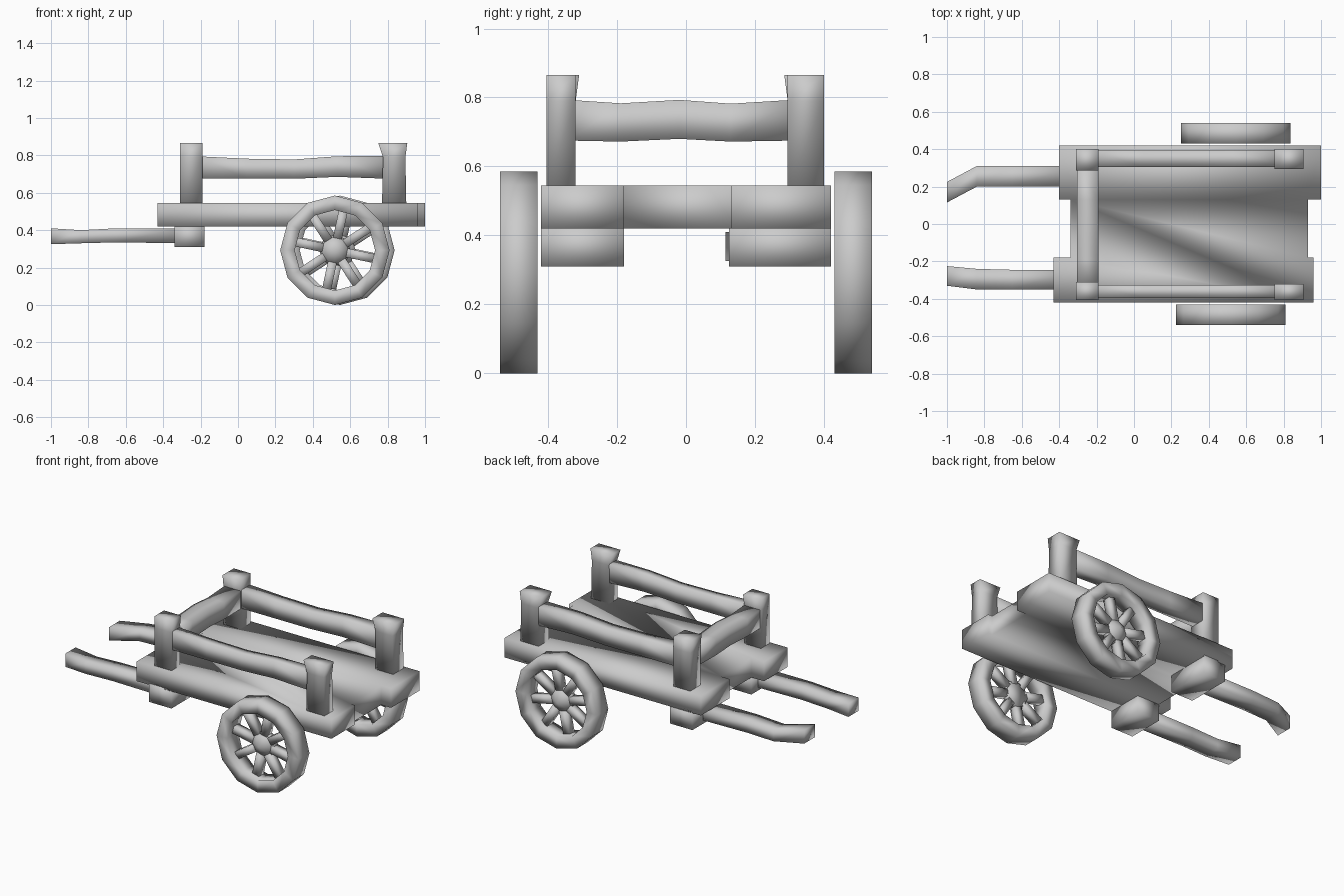
import bpy, bmesh, math
from mathutils import Vector, Matrix

if "Cube" in bpy.data.objects:
    bpy.data.objects.remove(bpy.data.objects["Cube"])


def finish(name, bm):
    bmesh.ops.recalc_face_normals(bm, faces=bm.faces)
    me = bpy.data.meshes.new(name)
    bm.to_mesh(me)
    bm.free()
    for p in me.polygons:
        p.use_smooth = True
    ob = bpy.data.objects.new(name, me)
    bpy.context.collection.objects.link(ob)
    return ob


def beam(name, axis, sections):
    """Four-sided loft; each section is (t, a0, a1, b0, b1) on the other two axes in order."""
    bm = bmesh.new()
    rings = []
    for t, a0, a1, b0, b1 in sections:
        ring = []
        for a, b in ((a0, b0), (a1, b0), (a1, b1), (a0, b1)):
            co = [a, b]
            co.insert("xyz".index(axis), t)
            ring.append(bm.verts.new(co))
        rings.append(ring)
    for r, s in zip(rings, rings[1:]):
        for i in range(4):
            j = (i + 1) % 4
            bm.faces.new((r[i], r[j], s[j], s[i]))
    bm.faces.new(rings[0])
    bm.faces.new(rings[-1])
    return finish(name, bm)


# Bed: notched outline extruded upward
outline = [(-0.43, -0.42), (0.96, -0.42), (0.96, -0.18), (0.93, -0.18), (0.93, 0.13),
           (1.0, 0.13), (1.0, 0.42), (-0.40, 0.42), (-0.40, 0.13), (-0.34, 0.13),
           (-0.34, -0.18), (-0.43, -0.18)]
bm = bmesh.new()
face = bm.faces.new([bm.verts.new((x, y, 0.42)) for x, y in outline])
top = bmesh.ops.extrude_face_region(bm, geom=[face])
bmesh.ops.translate(bm, vec=(0, 0, 0.125),
                    verts=[v for v in top["geom"] if isinstance(v, bmesh.types.BMVert)])
# keep the base face so the solid is closed
if not face.is_valid or all(len(e.link_faces) == 2 for e in bm.edges) is False:
    bmesh.ops.holes_fill(bm, edges=bm.edges, sides=0)
finish("bed", bm)

# Shaft blocks under the bed
beam("shaft_block_right", "z", [(0.31, -0.34, -0.18, -0.42, -0.18), (0.43, -0.34, -0.18, -0.42, -0.18)])
beam("shaft_block_left", "z", [(0.31, -0.34, -0.18, 0.125, 0.42), (0.43, -0.34, -0.18, 0.125, 0.42)])

# Pull shafts with bent tips
beam("shaft_left", "x", [(-0.30, 0.20, 0.31, 0.33, 0.41), (-0.65, 0.20, 0.31, 0.335, 0.41),
                         (-0.84, 0.20, 0.31, 0.33, 0.40), (-1.0, 0.115, 0.225, 0.325, 0.41)])
beam("shaft_right", "x", [(-0.30, -0.35, -0.245, 0.33, 0.41), (-0.65, -0.35, -0.245, 0.335, 0.41),
                          (-0.84, -0.35, -0.24, 0.33, 0.40), (-1.0, -0.33, -0.225, 0.325, 0.41)])

# Corner posts, flared at the top, and long side rails
for side, y0, y1, inner in (("right", -0.405, -0.32, -0.31), ("left", 0.295, 0.40, 0.285)):
    f0, f1 = (y0, inner) if side == "right" else (inner, y1)
    beam("front_post_" + side, "z", [(0.53, -0.31, -0.19, y0, y1), (0.79, -0.31, -0.19, y0, y1),
                                     (0.865, -0.31, -0.19, f0, f1)])
    beam("rear_post_" + side, "z", [(0.53, 0.77, 0.90, y0, y1), (0.79, 0.775, 0.895, y0, y1),
                                    (0.865, 0.75, 0.905, y0, y1)])
    beam("side_rail_" + side, "x", [(-0.22, y0 + 0.01, y1 - 0.005, 0.675, 0.795),
                                    (0.05, y0 + 0.01, y1 - 0.005, 0.675, 0.782),
                                    (0.30, y0 + 0.01, y1 - 0.005, 0.675, 0.778),
                                    (0.53, y0 + 0.01, y1 - 0.005, 0.685, 0.795),
                                    (0.80, y0 + 0.01, y1 - 0.005, 0.675, 0.797)])

# Cross rail between the front posts
beam("cross_rail", "y", [(-0.34, -0.305, -0.19, 0.675, 0.793), (-0.19, -0.305, -0.19, 0.672, 0.783),
                         (-0.02, -0.305, -0.19, 0.68, 0.793), (0.13, -0.305, -0.19, 0.672, 0.782),
                         (0.31, -0.305, -0.19, 0.675, 0.793)])


def wheel(side, cx, y_in, y_out):
    zc, n = 0.2925, 12
    s = 1 if y_out > y_in else -1
    # Rim with a rectangular section
    bm = bmesh.new()
    rings = []
    for k in range(n):
        a = 2 * math.pi * k / n
        rings.append([bm.verts.new((cx + r * math.cos(a), y, zc + r * math.sin(a)))
                      for r, y in ((0.2925, y_in), (0.2925, y_out), (0.215, y_out), (0.215, y_in))])
    for k in range(n):
        r, t = rings[k], rings[(k + 1) % n]
        for i in range(4):
            j = (i + 1) % 4
            bm.faces.new((r[i], r[j], t[j], t[i]))
    finish("wheel_rim_" + side, bm)
    # Conical hub with a flat inner side
    bm = bmesh.new()
    base = [(cx + 0.085 * math.cos(2 * math.pi * k / 8), zc + 0.085 * math.sin(2 * math.pi * k / 8))
            for k in range(8)]
    b0 = [bm.verts.new((x, y_in + s * 0.02, z)) for x, z in base]
    b1 = [bm.verts.new((x, y_in + s * 0.055, z)) for x, z in base]
    tip = bm.verts.new((cx, y_out - s * 0.005, zc))
    bm.faces.new(b0)
    for k in range(8):
        j = (k + 1) % 8
        bm.faces.new((b0[k], b0[j], b1[j], b1[k]))
        bm.faces.new((b1[k], b1[j], tip))
    finish("wheel_hub_" + side, bm)
    # Eight spokes
    bm = bmesh.new()
    for k in range(8):
        m = (Matrix.Translation((cx, (y_in + y_out) / 2 - s * 0.01, zc))
             @ Matrix.Rotation(math.radians(45 * k + 12), 4, "Y")
             @ Matrix.Translation((0.145, 0, 0))
             @ Matrix.Diagonal((0.16, 0.05, 0.048, 1)))
        bmesh.ops.create_cube(bm, size=1, matrix=m)
    finish("wheel_spokes_" + side, bm)


wheel("right", 0.518, -0.43, -0.54)
wheel("left", 0.545, 0.43, 0.54)
